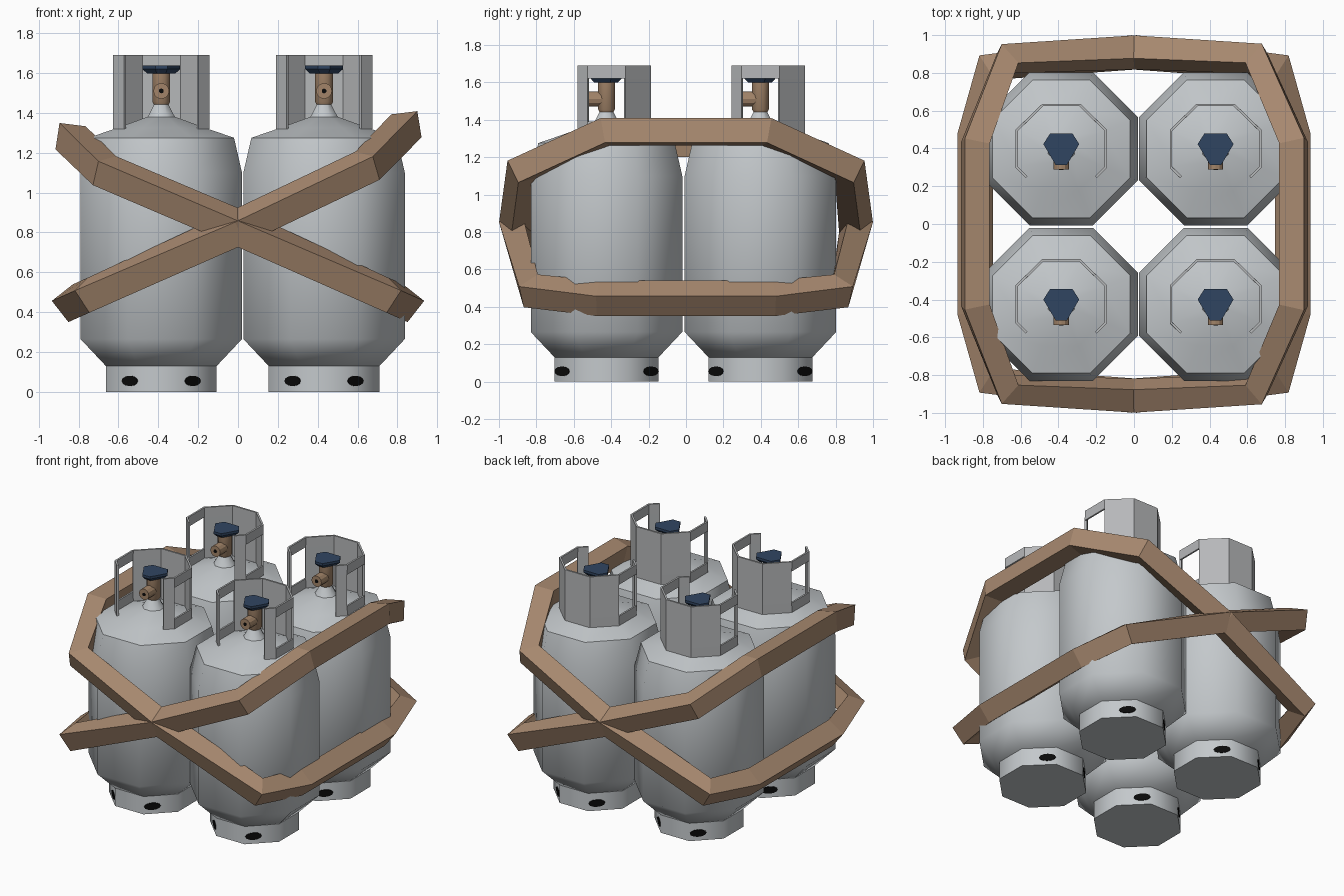
import bpy, bmesh, math
from mathutils import Vector

if "Cube" in bpy.data.objects:
    bpy.data.objects.remove(bpy.data.objects["Cube"])


def mat(name, r, g, b):
    m = bpy.data.materials.new(name)
    m.diffuse_color = (r, g, b, 1)
    m.use_nodes = True
    m.node_tree.nodes["Principled BSDF"].inputs["Base Color"].default_value = m.diffuse_color
    return m


STEEL = mat("light_steel", 0.55, 0.58, 0.60)
COLLAR = mat("collar_grey", 0.47, 0.48, 0.49)
TAN = mat("strap_tan", 0.39, 0.25, 0.16)
BRASS = mat("valve_brass", 0.36, 0.23, 0.14)
NAVY = mat("handle_navy", 0.03, 0.06, 0.12)
BLACK = mat("black", 0.003, 0.003, 0.003)


def finish(name, verts, faces, material, smooth=None):
    """Make an object from verts and faces, with outward normals."""
    me = bpy.data.meshes.new(name)
    me.from_pydata([tuple(v) for v in verts], [], faces)
    bm = bmesh.new()
    bm.from_mesh(me)
    bmesh.ops.recalc_face_normals(bm, faces=bm.faces)
    bm.to_mesh(me)
    bm.free()
    me.materials.append(material)
    ob = bpy.data.objects.new(name, me)
    bpy.context.collection.objects.link(ob)
    if smooth:
        bpy.context.view_layer.objects.active = ob
        ob.select_set(True)
        bpy.ops.object.shade_smooth_by_angle(angle=math.radians(smooth))
        ob.select_set(False)
    return ob


def loft(name, rings, material, closed=False, smooth=None):
    """Skin equal-length rings of points; cap the ends unless closed."""
    n, k = len(rings[0]), len(rings)
    verts = [p for r in rings for p in r]
    faces = []
    for i in range(k if closed else k - 1):
        a, b = i * n, ((i + 1) % k) * n
        faces += [(a + j, a + (j + 1) % n, b + (j + 1) % n, b + j) for j in range(n)]
    if not closed:
        faces += [tuple(range(n)), tuple(range((k - 1) * n, k * n))]
    return finish(name, verts, faces, material, smooth)


def lathe(name, c, profile, material, sides=8, smooth=None):
    """Profile of (flat-to-centre radius, z); flat sides face the axes."""
    f = 1 / math.cos(math.pi / sides)
    rings = [[(c[0] + r * f * math.cos((j + .5) * math.tau / sides),
               c[1] + r * f * math.sin((j + .5) * math.tau / sides), z)
              for j in range(sides)] for r, z in profile]
    return loft(name, rings, material, smooth=smooth)


def disc(name, centre, normal, rw, rh, depth, material, sides=12):
    """Upright elliptical disc or cylinder along a horizontal direction."""
    n = Vector(normal).normalized()
    s = Vector((-n.y, n.x, 0))
    rings = []
    for d in (-depth / 2, depth / 2):
        rings.append([Vector(centre) + n * d + s * (rw * math.cos(a)) + Vector((0, 0, rh * math.sin(a)))
                      for a in (j * math.tau / sides for j in range(sides))])
    return loft(name, rings, material)


def collar(name, c):
    """Octagonal guard, open at the front, with a window in each side."""
    half = [(-.183, -.15), (-.236, -.098), (-.236, .098), (-.098, .232)]
    path = half + [(-x, y) for x, y in reversed(half)]
    levels = [1.32, 1.39, 1.62, 1.69]
    n = len(path)
    verts = [(c[0] + x, c[1] + y, z) for z in levels for x, y in path]
    faces = [(l * n + i, l * n + i + 1, (l + 1) * n + i + 1, (l + 1) * n + i)
             for l in range(3) for i in range(n - 1) if not (l == 1 and i in (1, 5))]
    ob = finish(name, verts, faces, COLLAR)
    mod = ob.modifiers.new("thickness", 'SOLIDIFY')
    mod.thickness, mod.offset = 0.014, 0


def tank(tag, c):
    # foot ring with four dark slots
    lathe(tag + "_foot_ring", c, [(.278, 0), (.278, .13)], STEEL, smooth=50)
    for sx in (-1, 1):
        for sy in (-1, 1):
            disc(tag + "_foot_slot", (c[0] + sx * .157, c[1] + sy * .237, .055), (sx, sy, 0),
                 .056, .026, .008, BLACK)
    # pressure vessel
    lathe(tag + "_body", c, [(.278, .13), (.405, .265), (.405, 1.1), (.365, 1.275),
                             (.22, 1.325), (.07, 1.38)], STEEL, smooth=50)
    lathe(tag + "_neck", c, [(.075, 1.37), (.06, 1.395), (.03, 1.455)], STEEL, smooth=50)
    collar(tag + "_collar", c)
    # valve stem and outlet
    lathe(tag + "_valve_stem", c, [(.03, 1.43), (.045, 1.455), (.045, 1.615)], BRASS, smooth=50)
    disc(tag + "_valve_outlet", (c[0], c[1] - .055, 1.51), (0, -1, 0), .04, .04, .11, BRASS)
    disc(tag + "_outlet_hole", (c[0], c[1] - .111, 1.51), (0, -1, 0), .012, .012, .004, BLACK)
    # three-lobed hand wheel
    shape = [(-.06, .08), (.06, .08), (.095, .025), (.03, -.085), (-.03, -.085), (-.095, .025)]
    loft(tag + "_handle", [[(c[0] + x * s, c[1] + y * s, z) for x, y in shape]
                           for s, z in ((.75, 1.598), (1, 1.62), (1, 1.637))], NAVY)


def strap(name, nodes, size):
    """Square bar along a closed loop of (x, y, z, roll in degrees)."""
    rings = []
    n = len(nodes)
    for i, (x, y, z, roll) in enumerate(nodes):
        p = Vector((x, y, z))
        a, b = Vector(nodes[i - 1][:3]), Vector(nodes[(i + 1) % n][:3])
        t = ((p - a).normalized() + (b - p).normalized()).normalized()
        out = Vector((t.y, -t.x, 0)).normalized()   # loop runs anticlockwise
        up = out.cross(t)
        r = math.radians(roll)
        u = up * math.cos(r) + out * math.sin(r)
        o = out * math.cos(r) - up * math.sin(r)
        h = size / 2
        rings.append([p + o * h * i_ + u * h * j_ for i_, j_ in ((1, 1), (-1, 1), (-1, -1), (1, -1))])
    loft(name, rings, TAN, closed=True)


def crossing_strap(name, s, hx, cx, hz, cz):
    """Strap that is high on side s (+1 right, -1 left) and low on the other."""
    front = [(-s * .75, -.83, .485, 30), (0, -.909, .825, 27), (s * cx, -.875, cz, 12)]
    high = [(s * hx, -.43, hz, -7), (s * hx, .43, hz, -7)]
    back = [(x, -y, z, r) for x, y, z, r in reversed(front)]
    low = [(-s * .84, .47, .445, 38), (-s * .84, -.47, .445, 38)]
    nodes = front + high + back + low
    strap(name, nodes if s > 0 else nodes[::-1], .135)


# four tanks
for ytag, y in (("front", -.425), ("back", .398)):
    for xtag, x in (("left", -.385), ("right", .432)):
        tank(f"{ytag}_{xtag}_tank", (x, y))

# two straps crossing at front and back
crossing_strap("strap_high_right", 1, .845, .65, 1.335, 1.135)
crossing_strap("strap_high_left", -1, .84, .67, 1.275, 1.11)
